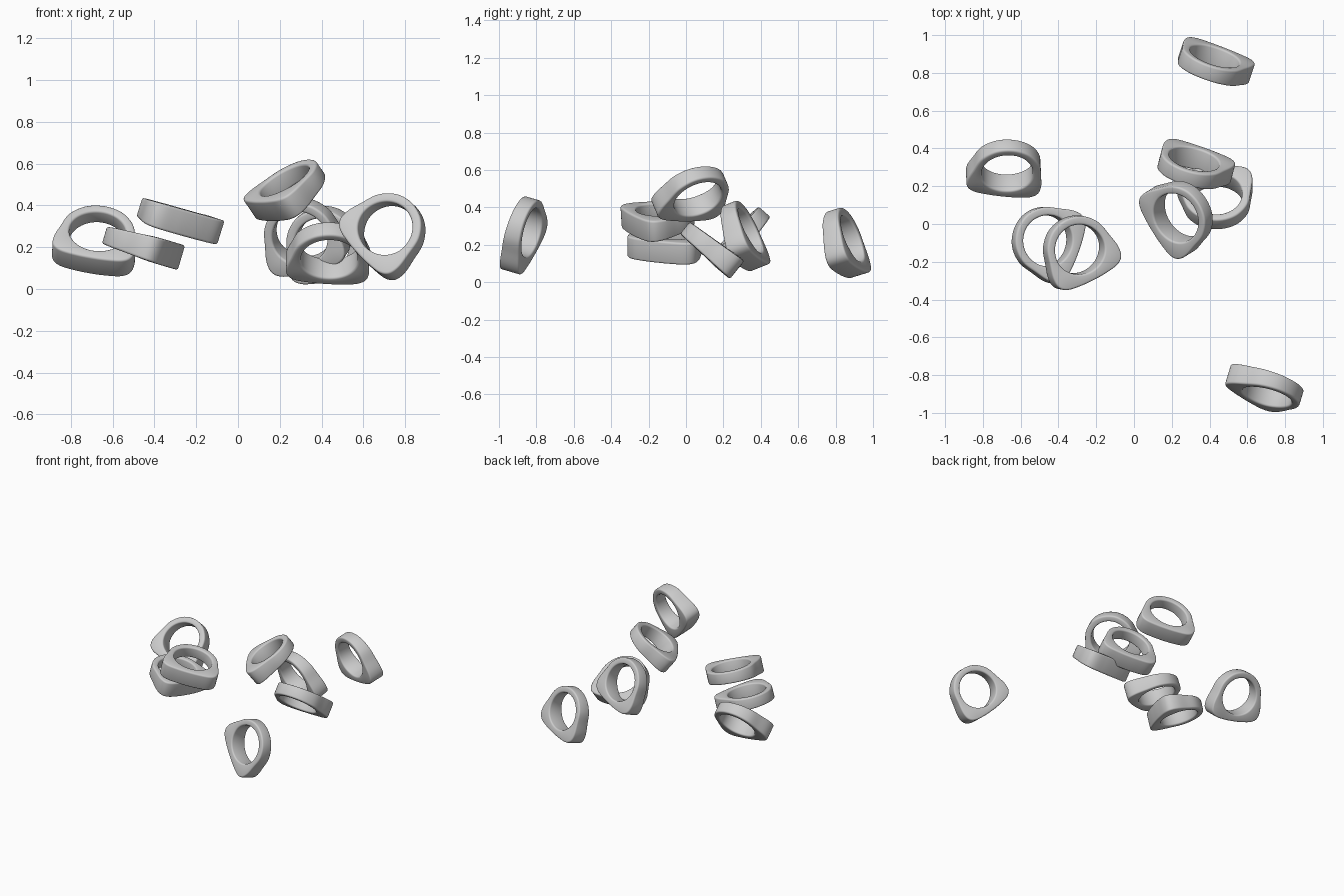
import bpy, math
from mathutils import Vector, Matrix

if "Cube" in bpy.data.objects:
    bpy.data.objects.remove(bpy.data.objects["Cube"])

# Half outline of the ring (x, y), from the thin back to the flat face
OUTER = [(0, .18), (.09, .157), (.156, .09), (.183, 0), (.199, -.075),
         (.19, -.13), (.15, -.16), (.075, -.172), (0, -.175)]
LOOP = OUTER + [(-x, y) for x, y in OUTER[-2:0:-1]]
STEPS = 6


def spline(points):
    # Closed Catmull-Rom curve through the points
    n, out = len(points), []
    for i in range(n):
        p0, p1, p2, p3 = [Vector(points[(i + k) % n]) for k in (-1, 0, 1, 2)]
        for s in range(STEPS):
            t = s / STEPS
            out.append(0.5 * (2 * p1 + (p2 - p0) * t + (2 * p0 - 5 * p1 + 4 * p2 - p3) * t * t
                              + (3 * p1 - p0 - 3 * p2 + p3) * t ** 3))
    return out


def ring_mesh():
    verts, faces = [], []
    outline = spline(LOOP)
    for p in outline:
        ang = math.atan2(p.y, p.x)
        # round finger hole, slightly flattened behind the flat face
        q = Vector((.136 * math.cos(ang), (.136 if p.y > 0 else .125) * math.sin(ang)))
        half = .052 + .010 * (-p.y / .18)
        length = (p - q).length
        r = .011
        # rounded rectangular cross-section
        for cx, cz, start in ((length - r, half - r, 0), (r, half - r, 90),
                              (r, r - half, 180), (length - r, r - half, 270)):
            for k in range(4):
                b = math.radians(start + 30 * k)
                d = q + (p - q).normalized() * (cx + r * math.cos(b))
                verts.append((d.x, d.y, cz + r * math.sin(b)))
    n, m = len(outline), 16
    for i in range(n):
        for j in range(m):
            a, b = i * m, ((i + 1) % n) * m
            k = (j + 1) % m
            faces.append((a + j, a + k, b + k, b + j))
    me = bpy.data.meshes.new("ring")
    me.from_pydata(verts, [], faces)
    for f in me.polygons:
        f.use_smooth = True
    return me


def add_ring(name, axis, flat, centre):
    # Turn the ring to its axis and flat direction, then centre its bounds
    z = Vector(axis).normalized()
    f = Vector(flat)
    y = -(f - z * f.dot(z)).normalized()
    x = y.cross(z)
    me = ring_mesh()
    me.transform(Matrix((x, y, z)).transposed().to_4x4())
    cos = [v.co for v in me.vertices]
    mid = Vector([(min(c[i] for c in cos) + max(c[i] for c in cos)) / 2 for i in range(3)])
    me.transform(Matrix.Translation(-mid))
    me.name = name
    me.update()
    ob = bpy.data.objects.new(name, me)
    ob.location = centre
    bpy.context.collection.objects.link(ob)


# Scattered rings: name, axis, direction of the flat face, centre of bounds
RINGS = [
    ("back_ring", (.3, .91, .28), (.27, .22, -.95), (.435, .86, .21)),
    ("front_ring", (-.28, -.92, .27), (-.74, 0, -.68), (.69, -.868, .25)),
    ("left_ring", (-.03, .75, -.65), (-.2, -.62, -.75), (-.69, .293, .23)),
    ("left_lower_ring", (.28, 0, .95), (.88, -.35, -.28), (-.452, -.112, .195)),
    ("left_upper_ring", (.29, -.06, .94), (.42, -.9, -.15), (-.275, -.152, .325)),
    ("right_rear_ring", (.24, .9, .36), (.3, .24, -.92), (.33, .318, .247)),
    ("right_top_ring", (-.53, -.33, .78), (-.66, -.41, -.63), (.222, .022, .472)),
    ("right_lower_ring", (0, .63, .78), (-.1, .78, -.63), (.428, .14, .17)),
]
for r in RINGS:
    add_ring(*r)
